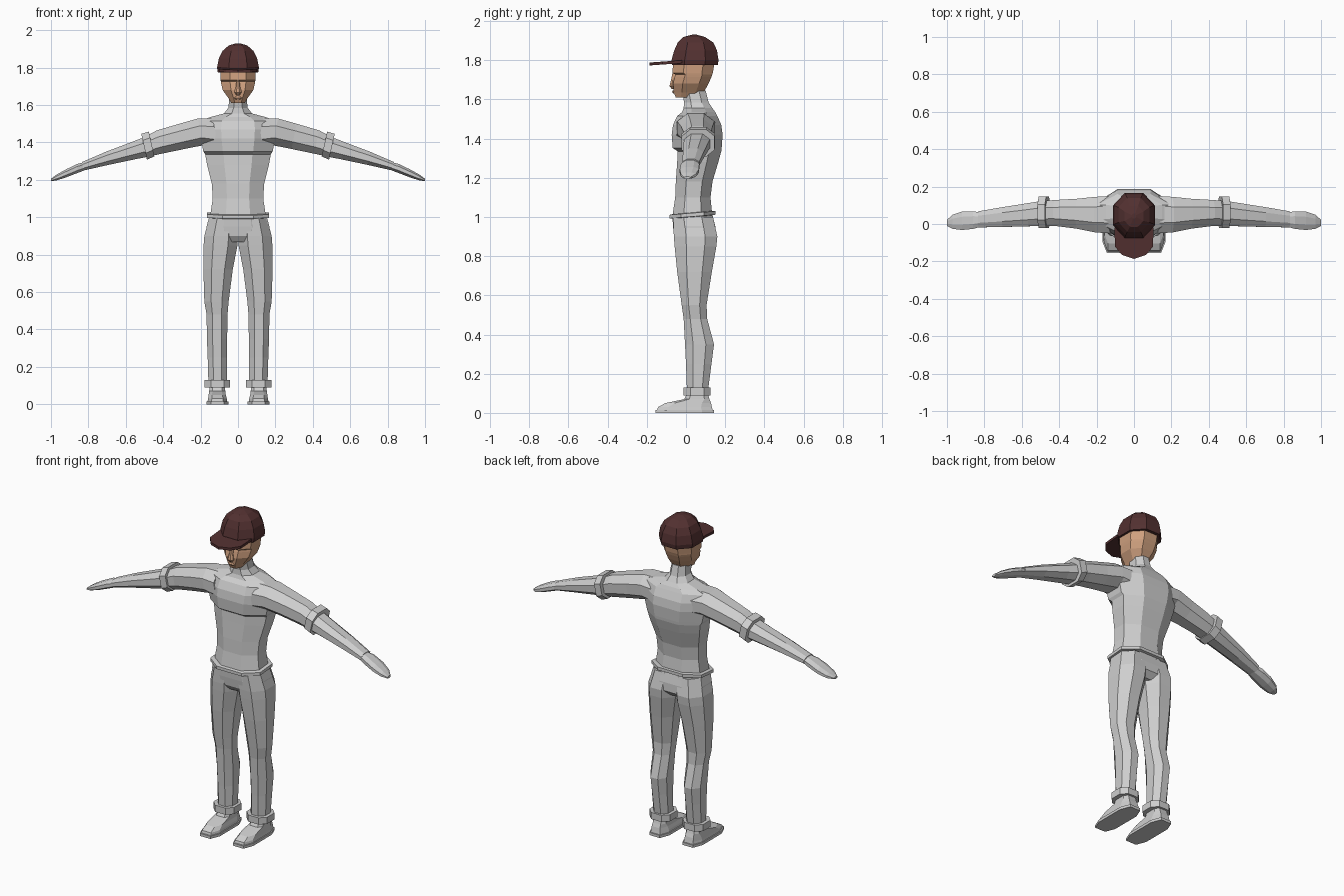
import bpy, bmesh


def material(name, rgb):
    m = bpy.data.materials.new(name)
    m.diffuse_color = (*rgb, 1)
    return m


GREY = material("light grey cloth", (0.62, 0.62, 0.62))
SKIN = material("skin", (0.62, 0.35, 0.21))
RED = material("dark red cap", (0.085, 0.03, 0.03))


def ring(a0, a1, b0, b1, c, f=0.28, axis="z", lean=0.0):
    """Eight-sided chamfered cross-section at c along the axis."""
    da, db = (a1 - a0) * f, (b1 - b0) * f
    pts = [(a0 + da, b0), (a1 - da, b0), (a1, b0 + db), (a1, b1 - db),
           (a1 - da, b1), (a0 + da, b1), (a0, b1 - db), (a0, b0 + db)]
    mid = (b0 + b1) / 2
    if axis == "z":
        return [(a, b, c + lean * (b - mid)) for a, b in pts]
    return [(c + lean * (b - mid), a, b) for a, b in pts]


def loft(name, rings, mat, mirror=False):
    """Skin a row of rings, cap both ends, optionally mirror across x."""
    bm = bmesh.new()
    rows = [[bm.verts.new(p) for p in r] for r in rings]
    n = len(rows[0])
    for lo, hi in zip(rows, rows[1:]):
        for i in range(n):
            j = (i + 1) % n
            bm.faces.new((lo[i], lo[j], hi[j], hi[i]))
    bm.faces.new(rows[0][::-1])
    bm.faces.new(rows[-1])
    bmesh.ops.recalc_face_normals(bm, faces=bm.faces[:])
    me = bpy.data.meshes.new(name)
    bm.to_mesh(me)
    bm.free()
    me.materials.append(mat)
    ob = bpy.data.objects.new(name, me)
    bpy.context.collection.objects.link(ob)
    if mirror:
        ob.modifiers.new("mirror", "MIRROR")
    return ob


def upright(rows, f=0.28, lean=0.0):
    """Centred rings from rows of (z, half width, front y, back y)."""
    return [ring(-w, w, y0, y1, z, f, "z", lean) for z, w, y0, y1 in rows]


# Torso with overhanging chest, shoulders and neck
loft("torso", upright([
    (1.00, .15, -.07, .135), (1.10, .135, -.055, .125), (1.18, .14, -.052, .135),
    (1.28, .165, -.045, .165), (1.335, .175, -.042, .18), (1.352, .185, -.068, .182),
    (1.42, .20, -.073, .187), (1.47, .205, -.066, .18), (1.515, .20, -.045, .16),
    (1.535, .15, -.02, .15), (1.555, .075, -.012, .135), (1.585, .052, -.01, .115),
    (1.645, .045, -.02, .10)]), GREY)

# Shirt hem
loft("waist_band", upright([(1.00, .155, -.075, .135), (1.002, .166, -.085, .15),
                            (1.02, .166, -.085, .15), (1.022, .15, -.07, .13)],
                           .25, .08), GREY)

# Sleeves and forearms: (x, y0, y1, z0, z1)
arm_rows = [(.12, -.05, .15, 1.37, 1.53), (.20, -.045, .145, 1.385, 1.528),
            (.30, -.025, .135, 1.365, 1.50), (.42, -.01, .128, 1.34, 1.465),
            (.50, -.01, .122, 1.322, 1.425), (.56, -.012, .112, 1.31, 1.402),
            (.70, -.016, .09, 1.28, 1.35), (.83, -.018, .068, 1.25, 1.295)]
loft("arm", [ring(y0, y1, z0, z1, x, .28, "x", .2) for x, y0, y1, z0, z1 in arm_rows],
     GREY, True)

# Mitten-like flat hands
hand_rows = [(.81, -.012, .06, 1.255, 1.297), (.86, -.026, .068, 1.236, 1.285),
             (.92, -.032, .066, 1.213, 1.256), (.97, -.026, .05, 1.197, 1.228),
             (1.0, -.01, .022, 1.193, 1.206)]
loft("hand", [ring(y0, y1, z0, z1, x, .28, "x") for x, y0, y1, z0, z1 in hand_rows],
     GREY, True)

# Rolled sleeve cuffs
loft("sleeve_cuff", [ring(-.022, .148, 1.325, 1.458, .462, .25, "x", .22),
                     ring(-.022, .146, 1.308, 1.446, .502, .25, "x", .22)], GREY, True)

# Hips joining the legs
loft("hips", upright([(1.01, .152, -.07, .135), (.95, .168, -.066, .15),
                      (.90, .165, -.06, .152), (.868, .09, -.035, .12)]), GREY)

# Trouser legs: (z, inner x, outer x, front y, back y)
leg_rows = [(1.00, 0, .153, -.066, .138), (.90, 0, .18, -.062, .16),
            (.85, .003, .184, -.058, .155), (.72, .028, .185, -.045, .132),
            (.55, .05, .180, -.022, .105), (.48, .056, .168, -.012, .108),
            (.35, .058, .166, -.005, .143), (.25, .06, .162, 0, .13),
            (.11, .06, .158, .005, .112)]
loft("trouser_leg", [ring(x0, x1, y0, y1, z) for z, x0, x1, y0, y1 in leg_rows],
     GREY, True)

# Turned-up trouser hems
loft("trouser_cuff", [ring(.042, .178, -.012, .126, .09, .25),
                      ring(.042, .178, -.012, .126, .13, .25)], GREY, True)

# Shoes and soles
loft("shoe", [ring(x0, x1, y0, y1, z, .2) for z, x0, x1, y0, y1 in [
    (.012, .057, .163, -.148, .136), (.03, .06, .16, -.143, .132),
    (.05, .065, .157, -.105, .128), (.07, .068, .154, -.01, .12),
    (.11, .07, .15, .012, .108)]], GREY, True)
loft("shoe_sole", [ring(.052, .168, -.156, .142, 0, .2),
                   ring(.052, .168, -.156, .142, .016, .2)], GREY, True)

# Head with chin, cheeks, eye sockets and brow ledge
loft("head", upright([
    (1.61, .035, -.052, .035), (1.635, .05, -.062, .09), (1.68, .082, -.066, .115),
    (1.715, .09, -.058, .13), (1.727, .092, -.054, .134), (1.735, .093, -.07, .137),
    (1.80, .096, -.064, .148)], .27), SKIN)
loft("nose", upright([(1.652, .008, -.072, -.045), (1.668, .02, -.084, -.045),
                      (1.70, .011, -.076, -.045), (1.735, .008, -.069, -.045)]), SKIN)
loft("lips", upright([(1.63, .014, -.066, -.04), (1.638, .022, -.071, -.04),
                      (1.646, .014, -.067, -.04)]), SKIN)

# Faceted cap crown and its peak
loft("cap_crown", upright([
    (1.775, .108, -.072, .162), (1.80, .112, -.074, .166), (1.85, .102, -.06, .158),
    (1.89, .082, -.042, .14), (1.918, .05, -.015, .098), (1.93, .012, .03, .055)]), RED)
half = [(.104, -.02), (.102, -.12), (.065, -.165), (0, -.187)]
outline = half + [(-x, y) for x, y in half[-2::-1]]
loft("cap_peak", [[(x, y, z + .012 * (y + .187) / .167) for x, y in outline]
                  for z in (1.773, 1.788)], RED)
